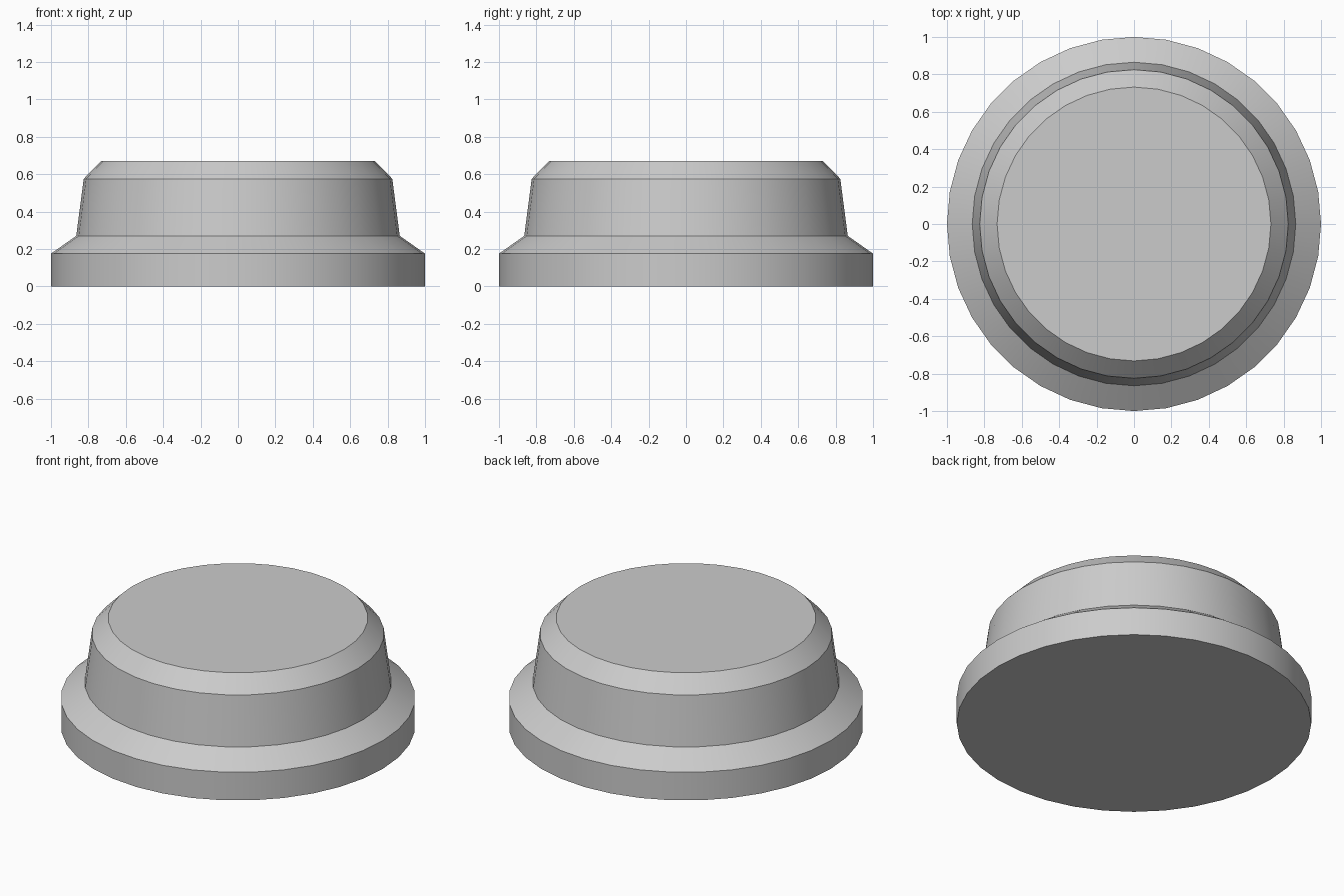
import bpy
import bmesh
from math import cos, sin, radians, tau

cube = bpy.data.objects.get("Cube")
if cube:
    bpy.data.objects.remove(cube, do_unlink=True)

SEGMENTS = 36
# Radius and height of each ring, from the base to the cap
PROFILE = [(1.0, 0.0), (1.0, 0.175), (0.865, 0.27), (0.825, 0.575), (0.732, 0.67)]

# Plain grey material
grey = bpy.data.materials.new("plain_grey")
grey.use_nodes = True
colour = (0.6, 0.6, 0.6, 1.0)
grey.diffuse_color = colour
grey.node_tree.nodes["Principled BSDF"].inputs["Base Color"].default_value = colour

# Turned body: flanged base, tapered wall and chamfered top
bm = bmesh.new()
rings = [
    [bm.verts.new((r * cos(tau * i / SEGMENTS), r * sin(tau * i / SEGMENTS), z))
     for i in range(SEGMENTS)]
    for r, z in PROFILE
]
for low, high in zip(rings, rings[1:]):
    for i in range(SEGMENTS):
        j = (i + 1) % SEGMENTS
        bm.faces.new((low[i], low[j], high[j], high[i]))

# Flat underside and flat top
bm.faces.new(rings[0][::-1])
bm.faces.new(rings[-1])

mesh = bpy.data.meshes.new("flanged_button")
bm.to_mesh(mesh)
bm.free()
mesh.materials.append(grey)
button = bpy.data.objects.new("flanged_button", mesh)
bpy.context.collection.objects.link(button)

# Smooth round walls with crisp rims
bpy.ops.object.select_all(action="DESELECT")
button.select_set(True)
bpy.context.view_layer.objects.active = button
bpy.ops.object.shade_smooth_by_angle(angle=radians(25))
